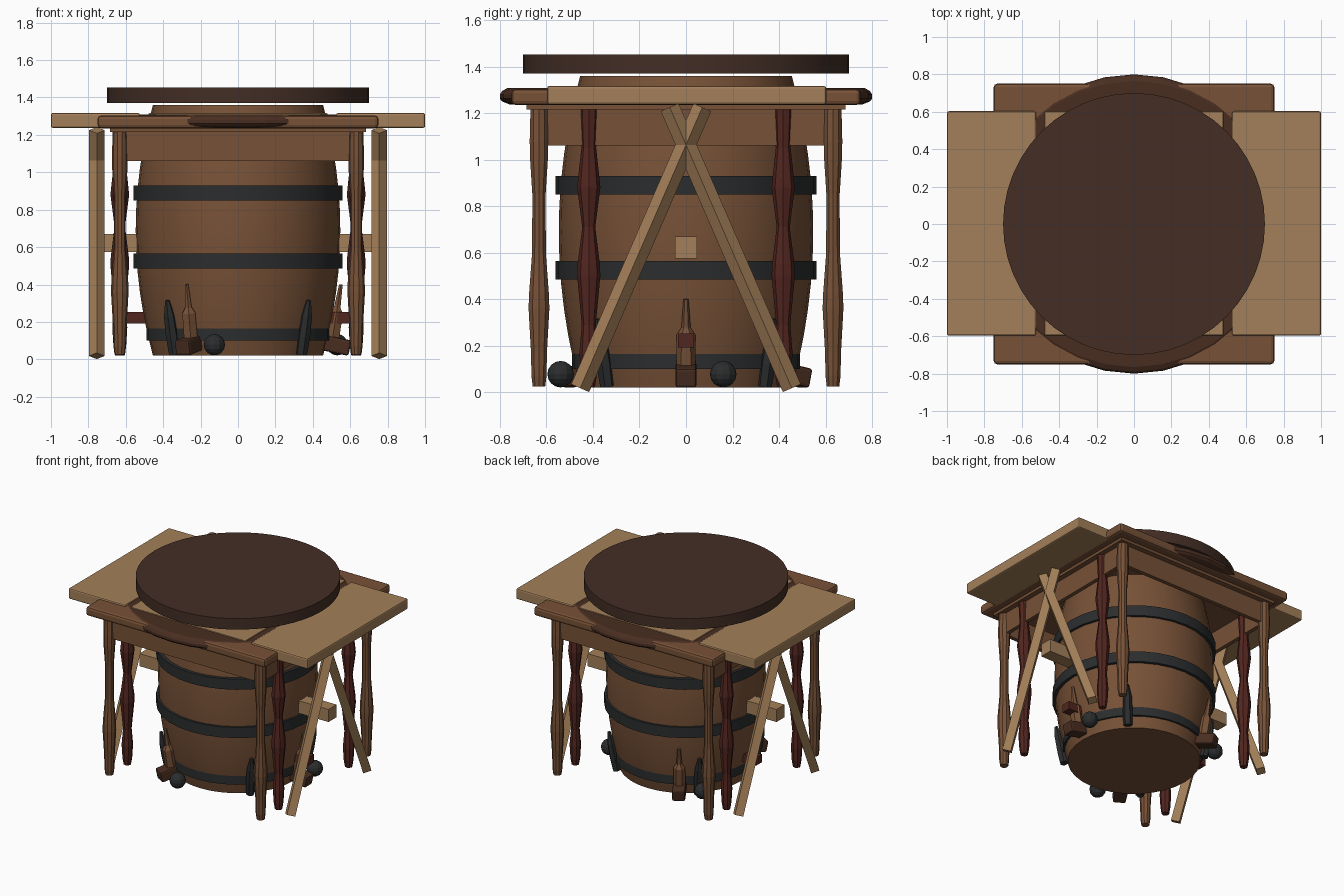
import bpy, bmesh, math
from mathutils import Vector, Matrix

if "Cube" in bpy.data.objects:
    bpy.data.objects.remove(bpy.data.objects["Cube"])


def mat(name, rgb):
    m = bpy.data.materials.new(name)
    m.diffuse_color = (*rgb, 1)
    m.use_nodes = True
    m.node_tree.nodes["Principled BSDF"].inputs["Base Color"].default_value = m.diffuse_color
    return m


BROWN = mat("oak brown", (0.185, 0.083, 0.038))
LIGHT = mat("pale pine", (0.37, 0.215, 0.10))
DARK = mat("dark walnut", (0.056, 0.027, 0.018))
UMBER = mat("umber", (0.066, 0.027, 0.015))
RED = mat("mahogany red", (0.085, 0.019, 0.014))
IRON = mat("iron", (0.024, 0.026, 0.027))


def finish(name, bm, material, smooth=False):
    bmesh.ops.recalc_face_normals(bm, faces=bm.faces[:])
    me = bpy.data.meshes.new(name)
    bm.to_mesh(me)
    bm.free()
    me.materials.append(material)
    ob = bpy.data.objects.new(name, me)
    bpy.context.collection.objects.link(ob)
    if smooth:
        bpy.ops.object.select_all(action='DESELECT')
        ob.select_set(True)
        bpy.context.view_layer.objects.active = ob
        bpy.ops.object.shade_smooth_by_angle(angle=math.radians(30))
    return ob


def lathe(name, profile, sides, material, matrix=None, smooth=False, closed=False):
    # profile of (radius, height) pairs spun about z; closed makes a ring
    bm = bmesh.new()
    rings = [[bm.verts.new((r * math.cos(2 * math.pi * i / sides),
                            r * math.sin(2 * math.pi * i / sides), z))
              for i in range(sides)] for r, z in profile]
    pairs = list(zip(rings, rings[1:]))
    if closed:
        pairs.append((rings[-1], rings[0]))
    for a, b in pairs:
        for i in range(sides):
            j = (i + 1) % sides
            bm.faces.new((a[i], a[j], b[j], b[i]))
    if not closed:
        bm.faces.new(rings[0])
        bm.faces.new(rings[-1])
    if matrix:
        bm.transform(matrix)
    return finish(name, bm, material, smooth)


def box(name, lo, hi, material, bevel=0, matrix=None):
    bm = bmesh.new()
    lo, hi = Vector(lo), Vector(hi)
    bmesh.ops.create_cube(bm, size=1, matrix=Matrix.Translation((lo + hi) / 2)
                          @ Matrix.Diagonal((*(hi - lo), 1)))
    if bevel:
        bmesh.ops.bevel(bm, geom=bm.edges[:], offset=bevel, segments=2,
                        affect='EDGES', profile=0.5)
    if matrix:
        bm.transform(matrix)
    return finish(name, bm, material)


def between(a, b):
    # matrix taking the z axis onto the segment a-b
    d = Vector(b) - Vector(a)
    return Matrix.Translation(a) @ d.to_track_quat('Z', 'Y').to_matrix().to_4x4(), d.length


def around(degrees):
    return Matrix.Rotation(math.radians(degrees), 4, 'Z')


# Barrel with hoops and round lid
def barrel_radius(z):
    return 0.547 - 0.092 * abs((z - 0.69) / 0.67) ** 2


heights = [0.02 + 1.34 * i / 12 for i in range(13)]
lathe("barrel", [(barrel_radius(z), z) for z in heights], 32, BROWN, smooth=True)
for z, r in ((0.14, 0.49), (0.525, 0.56), (0.89, 0.56)):
    lathe("barrel_hoop", [(r, z - 0.04), (r, z + 0.04), (r - 0.025, z + 0.04),
                          (r - 0.025, z - 0.04)], 32, IRON, smooth=True, closed=True)
lathe("round_lid", [(0.7, 1.37), (0.7, 1.452)], 48, DARK, smooth=True)

# Square brown table
box("square_top", (-0.75, -0.75, 1.235), (0.75, 0.75, 1.304), BROWN, 0.018)
box("square_top_lip", (-0.685, -0.685, 1.215), (0.685, 0.685, 1.24), BROWN)
for s in (-1, 1):
    box("apron_long", (-0.62, s * 0.63 - 0.015, 1.06), (0.62, s * 0.63 + 0.015, 1.235), BROWN)
    box("apron_side", (s * 0.63 - 0.015, -0.62, 1.06), (s * 0.63 + 0.015, 0.62, 1.235), BROWN)
turned = [(0.028, 0.025), (0.034, 0.07), (0.036, 0.17), (0.047, 0.36), (0.045, 0.42),
          (0.031, 0.6), (0.03, 0.85), (0.04, 1.0), (0.042, 1.08), (0.038, 1.23)]
beaded = [(0.026, 0.02), (0.034, 0.07), (0.04, 0.17), (0.03, 0.29), (0.05, 0.5),
          (0.048, 0.55), (0.028, 0.71), (0.05, 0.88), (0.046, 0.92), (0.032, 1.05), (0.04, 1.23)]
for sx in (-1, 1):
    for sy in (-1, 1):
        lathe("square_table_leg", turned, 10, BROWN, Matrix.Translation((sx * 0.632, sy * 0.632, 0)))
        lathe("red_table_leg", beaded, 8, RED, Matrix.Translation((sx * 0.632, sy * 0.418, 0)))

# Round table top and red stretcher
lathe("round_top", [(0.76, 1.238), (0.79, 1.25), (0.8, 1.262), (0.8, 1.28),
                    (0.79, 1.296), (0.765, 1.309)], 32, UMBER)
box("red_stretcher", (-0.61, -0.035, 0.192), (0.61, 0.035, 0.252), RED)

# Pale trestle table: three boards, crossed legs, stretcher
for x0, x1 in ((-1, -0.525), (-0.48, 0.48), (0.525, 1)):
    box("trestle_board", (x0, -0.597, 1.237), (x1, 0.603, 1.317), LIGHT, 0.01)
for sx in (-1, 1):
    for sy in (-1, 1):
        m, length = between((sx * 0.755, sy * 0.455, 0.018), (sx * 0.755, -sy * 0.07, 1.225))
        lathe("crossed_leg", [(0.042, 0), (0.042, length)], 4, LIGHT, m)
box("trestle_stretcher", (-0.79, -0.048, 0.575), (0.79, 0.048, 0.67), LIGHT)

# Wedge feet: block, tapered upright and iron ball, three times around
for a in (0, 120, 240):
    rot = around(a)
    tilt = Matrix.Translation((0.525, 0, 0.075)) @ Matrix.Rotation(math.radians(12), 4, 'Y')
    box("foot_block", (-0.075, -0.045, -0.042), (0.075, 0.045, 0.042), UMBER, 0.012, rot @ tilt)
    m, length = between((0.50, 0, 0.08), (0.55, 0, 0.40))
    lathe("foot_upright", [(0.042, 0), (0.04, 0.17), (0.02, 0.2), (0.011, length)],
          6, BROWN, rot @ m)
    bm = bmesh.new()
    bmesh.ops.create_uvsphere(bm, u_segments=12, v_segments=8, radius=0.057,
                              matrix=rot @ Matrix.Translation((0.53, 0.16, 0.078)))
    finish("iron_ball", bm, IRON)

# Iron spikes at the diagonals
for a in (45, 135, 225, 315):
    m, length = between((0.48, 0, 0.025), (0.535, 0, 0.315))
    lathe("iron_spike", [(0.03, 0), (0.034, 0.1), (0.03, 0.21), (0.012, length)],
          6, IRON, around(a) @ m)
